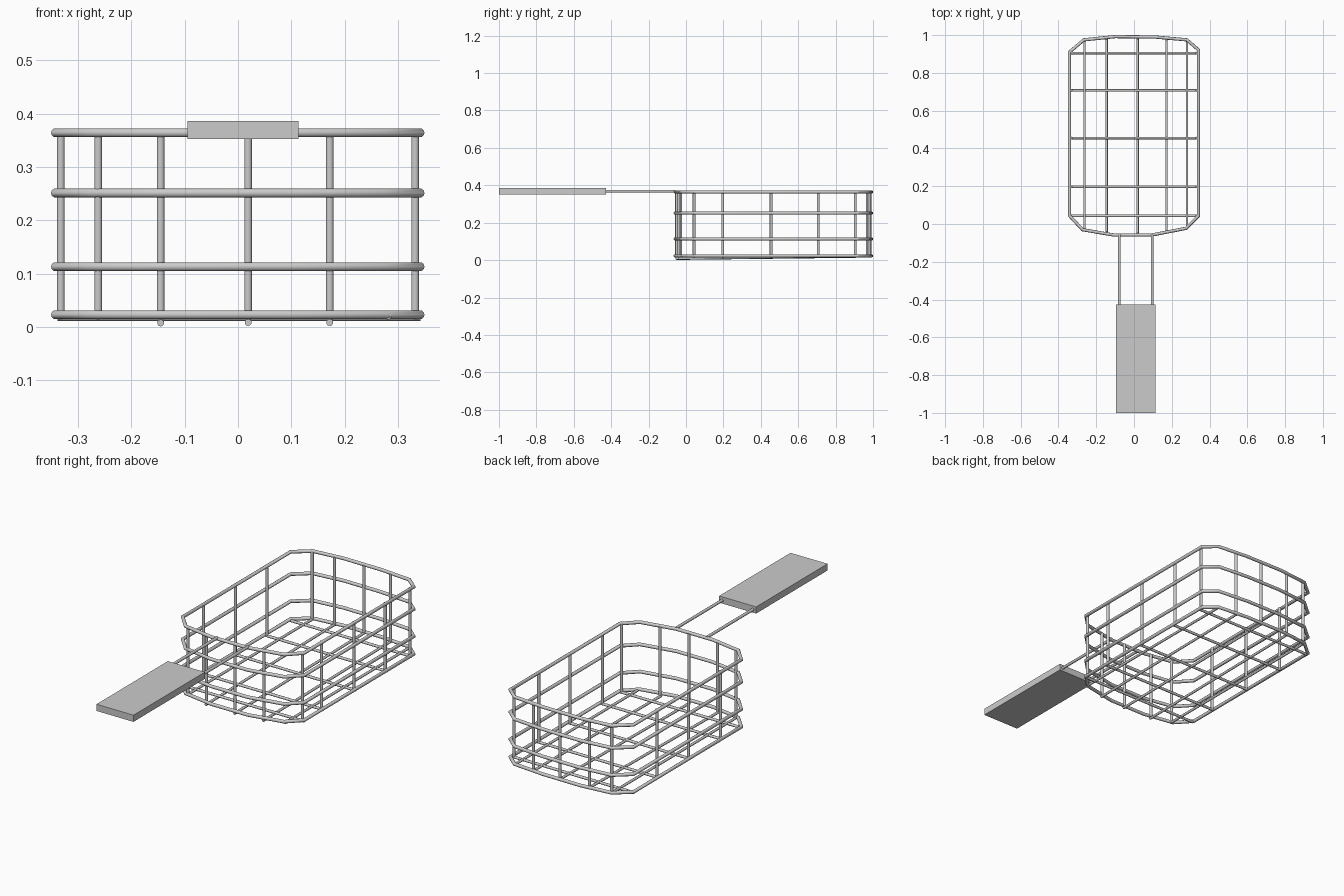
import bpy, bmesh
from math import cos, sin, pi
from mathutils import Vector

if "Cube" in bpy.data.objects:
    bpy.data.objects.remove(bpy.data.objects["Cube"])

SIDES = 10


def finish(name, bm, smooth=True):
    bmesh.ops.recalc_face_normals(bm, faces=bm.faces[:])
    me = bpy.data.meshes.new(name)
    bm.to_mesh(me)
    bm.free()
    ob = bpy.data.objects.new(name, me)
    bpy.context.collection.objects.link(ob)
    if smooth:
        bpy.ops.object.select_all(action='DESELECT')
        ob.select_set(True)
        bpy.context.view_layer.objects.active = ob
        bpy.ops.object.shade_smooth_by_angle(angle=0.7)
    return ob


def ring(name, outline, z, r):
    """Closed horizontal wire with mitred corners."""
    bm = bmesh.new()
    pts = [Vector(p) for p in outline]
    n = len(pts)
    loops = []
    for i, p in enumerate(pts):
        a = (p - pts[i - 1]).normalized()
        b = (pts[(i + 1) % n] - p).normalized()
        na, nb = Vector((a.y, -a.x)), Vector((b.y, -b.x))
        m = (na + nb).normalized()
        m /= m.dot(na)
        loops.append([bm.verts.new((p.x + m.x * r * cos(t), p.y + m.y * r * cos(t), z + r * sin(t)))
                      for t in (2 * pi * k / SIDES for k in range(SIDES))])
    for i in range(n):
        A, B = loops[i], loops[(i + 1) % n]
        for k in range(SIDES):
            j = (k + 1) % SIDES
            bm.faces.new((A[k], A[j], B[j], B[k]))
    return finish(name, bm)


def rod(name, a, b, r):
    """Straight capped wire from a to b."""
    a, b = Vector(a), Vector(b)
    bm = bmesh.new()
    bmesh.ops.create_cone(bm, cap_ends=True, segments=SIDES, radius1=r, radius2=r, depth=(b - a).length)
    rot = (b - a).to_track_quat('Z', 'Y').to_matrix().to_4x4()
    rot.translation = (a + b) / 2
    bm.transform(rot)
    return finish(name, bm)


# Basket rings
outline = [(-0.342, 0.045), (-0.273, -0.03), (-0.11, -0.058), (0.095, -0.058), (0.275, -0.023), (0.341, 0.043),
           (0.341, 0.922), (0.28, 0.975), (0.11, 0.990), (-0.10, 0.992), (-0.265, 0.975), (-0.342, 0.91)]
for i, z in enumerate((0.023, 0.113, 0.251, 0.364)):
    ring(f"basket_ring_{i}", outline, z, 0.0085)

# Upright wires and lengthwise floor wires: x, front y, back y, floor z at the front
R = 0.0075
lengthwise = [(-0.262, -0.028, 0.970, 0.020), (-0.145, -0.045, 0.982, 0.0075), (0.019, -0.050, 0.984, 0.0085),
              (0.172, -0.038, 0.979, 0.0085), (0.281, -0.018, 0.970, 0.020)]
for i, (x, y0, y1, z0) in enumerate(lengthwise):
    rod(f"floor_wire_long_{i}", (x, y0 - 0.006, z0), (x, y1 + 0.004, 0.020), 0.0065)
    if i < 4:
        rod(f"front_upright_{i}", (x, y0, 0.016), (x, y0, 0.364), R)
        rod(f"back_upright_{i}", (x, y1, 0.016), (x, y1, 0.364), R)

# Side uprights (the left side has only the middle three) and crosswise floor wires
for i, y in enumerate((0.043, 0.197, 0.455, 0.707, 0.905)):
    rod(f"floor_wire_cross_{i}", (-0.338, y, 0.018), (0.342, y, 0.018), 0.0068)
    rod(f"right_upright_{i}", (0.332, y, 0.016), (0.332, y, 0.364), R)
    if 0 < i < 4:
        rod(f"left_upright_{i}", (-0.332, y, 0.016), (-0.332, y, 0.364), R)

# Handle rods
for i, x in enumerate((-0.077, 0.096)):
    rod(f"handle_rod_{i}", (x, -0.055, 0.368), (x, -0.45, 0.368), 0.0072)

# Flat handle grip
bm = bmesh.new()
bmesh.ops.create_cube(bm, size=1)
for v in bm.verts:
    v.co = (0.009 + v.co.x * 0.208, -0.7135 + v.co.y * 0.573, 0.369 + v.co.z * 0.034)
finish("handle_grip", bm, smooth=False)
